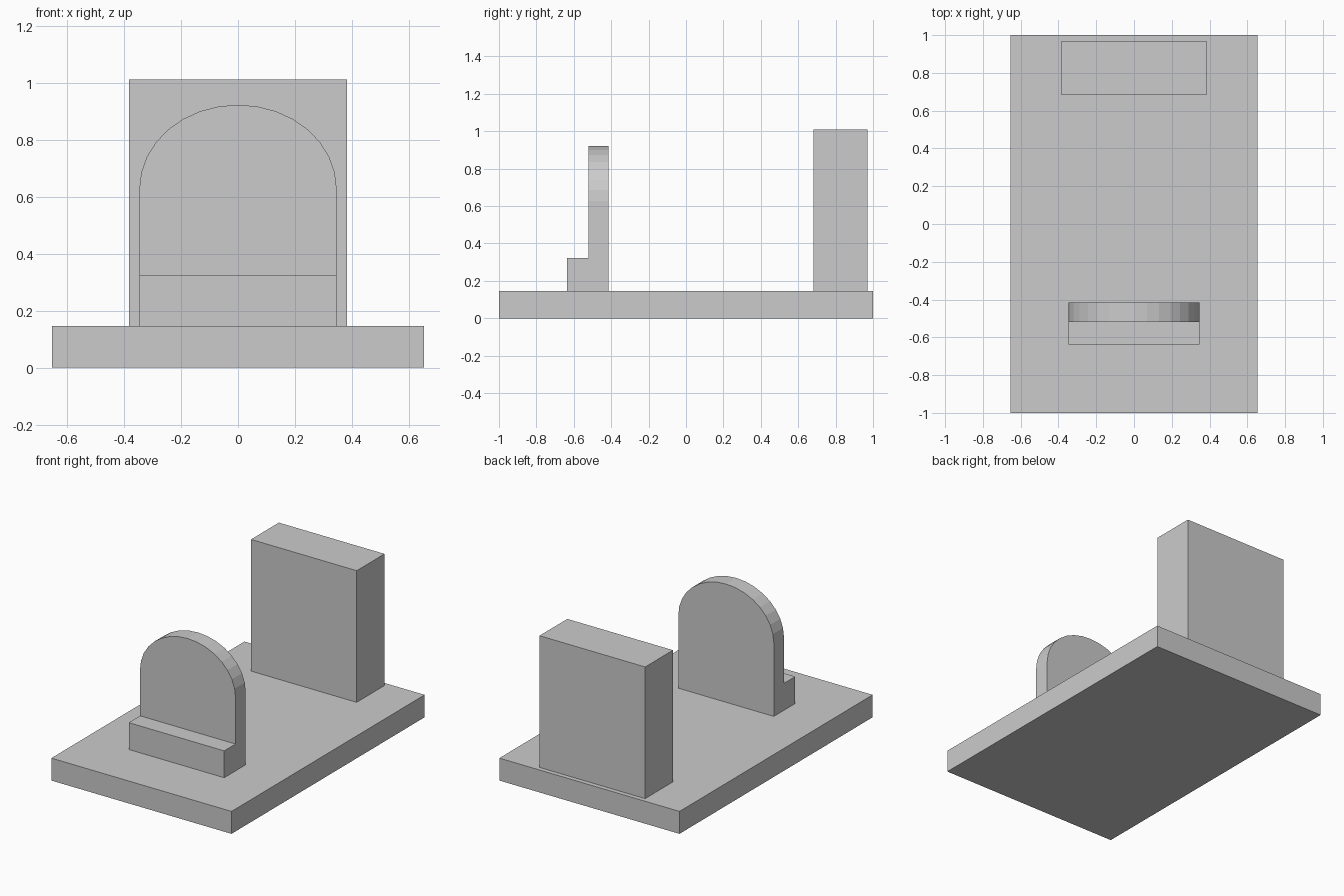
import bpy, bmesh, math

if "Cube" in bpy.data.objects:
    bpy.data.objects.remove(bpy.data.objects["Cube"])

BASE_TOP = 0.147


def finish(name, bm):
    bmesh.ops.recalc_face_normals(bm, faces=bm.faces)
    mesh = bpy.data.meshes.new(name)
    bm.to_mesh(mesh)
    bm.free()
    obj = bpy.data.objects.new(name, mesh)
    bpy.context.collection.objects.link(obj)
    return obj


def box(name, half_x, y0, y1, z0, z1):
    bm = bmesh.new()
    bmesh.ops.create_cube(bm, size=1)
    bmesh.ops.scale(bm, vec=(2 * half_x, y1 - y0, z1 - z0), verts=bm.verts)
    bmesh.ops.translate(bm, vec=(0, (y0 + y1) / 2, (z0 + z1) / 2), verts=bm.verts)
    return finish(name, bm)


def push(bm, faces, dy):
    """Extrude faces along y."""
    geom = bmesh.ops.extrude_face_region(bm, geom=faces)["geom"]
    verts = [g for g in geom if isinstance(g, bmesh.types.BMVert)]
    bmesh.ops.translate(bm, vec=(0, dy, 0), verts=verts)
    return [g for g in geom if isinstance(g, bmesh.types.BMFace)]


def arched_slab(name, half_x, y_back, y_front, y_step, z_step, z_spring, z_top, segs=16):
    bm = bmesh.new()
    # Lower rectangle and arched upper panel share the step line
    bl, br, sr, sl = [bm.verts.new((x, y_back, z)) for x, z in
                      ((-half_x, BASE_TOP), (half_x, BASE_TOP),
                       (half_x, z_step), (-half_x, z_step))]
    arc = [bm.verts.new((half_x * math.cos(math.pi * i / segs), y_back,
                         z_spring + (z_top - z_spring) * math.sin(math.pi * i / segs)))
           for i in range(segs + 1)]
    lower = bm.faces.new((bl, br, sr, sl))
    upper = bm.faces.new([sl, sr] + arc)
    # Keep the back panel, thicken forwards, then pull the step out
    back = bmesh.ops.duplicate(bm, geom=[lower, upper])
    front = push(bm, [lower, upper], y_front - y_back)
    step = [f for f in front if len(f.verts) == 4]
    push(bm, step, y_step - y_front)
    bmesh.ops.remove_doubles(bm, verts=bm.verts, dist=1e-5)
    return finish(name, bm)


# Base plate
box("base_plate", 0.653, -1.0, 1.0, 0.0, BASE_TOP)

# Tall block at the back
box("back_block", 0.383, 0.682, 0.97, BASE_TOP, 1.01)

# Round-topped slab with a low step in front
arched_slab("front_arched_slab", 0.346, -0.415, -0.52, -0.637, 0.323, 0.627, 0.922)
